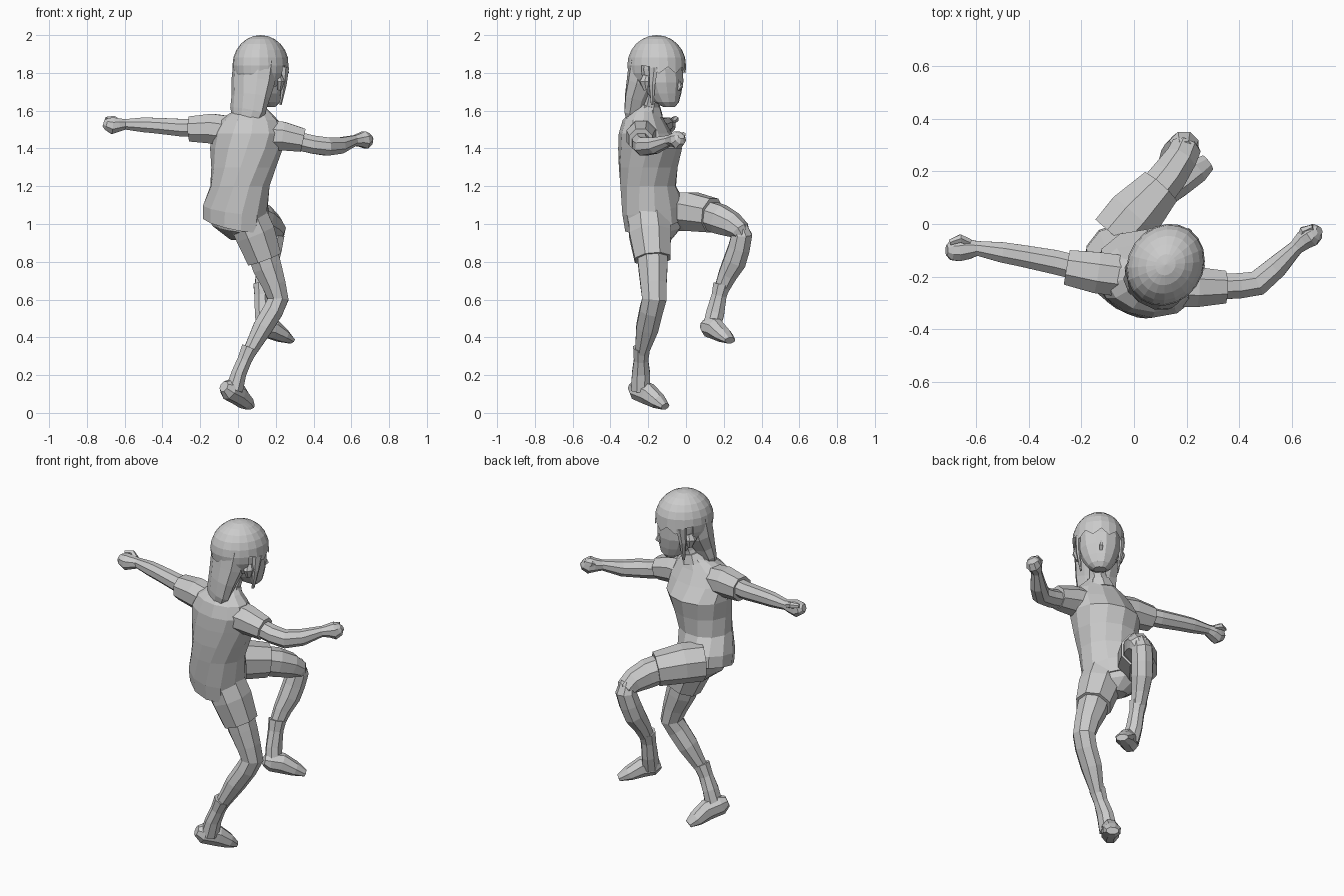
import bpy, bmesh
from math import sin, cos, pi, radians
from mathutils import Vector, Matrix

Z, Y = Vector((0, 0, 1)), Vector((0, 1, 0))
F = Vector((0.57, 0.82, 0)).normalized()      # gaze direction
R = F.cross(Z)                                # head's right side


def skin(name, rings):
    """Join rings of points into a closed flat-shaded skin."""
    bm = bmesh.new()
    rows = [[bm.verts.new(p) for p in r] for r in rings]
    n = len(rows[0])
    for a, b in zip(rows, rows[1:]):
        for i in range(n):
            j = (i + 1) % n
            bm.faces.new((a[i], a[j], b[j], b[i]))
    bm.faces.new(rows[0][::-1])
    bm.faces.new(rows[-1])
    bmesh.ops.recalc_face_normals(bm, faces=bm.faces)
    return finish(name, bm)


def finish(name, bm):
    me = bpy.data.meshes.new(name)
    bm.to_mesh(me)
    bm.free()
    ob = bpy.data.objects.new(name, me)
    bpy.context.collection.objects.link(ob)
    return ob


def ring(c, a, b, n):
    return [c + a * cos(2 * pi * (i + .5) / n) + b * sin(2 * pi * (i + .5) / n) for i in range(n)]


def tube(name, pts, up=Z, n=8):
    """Limb through (x, y, z, side radius[, up radius])."""
    cs = [Vector(p[:3]) for p in pts]
    rings = []
    for i, p in enumerate(pts):
        t = (cs[min(i + 1, len(cs) - 1)] - cs[max(i - 1, 0)]).normalized()
        b = (up - t * up.dot(t)).normalized()
        rings.append(ring(cs[i], t.cross(b) * p[3], b * p[-1], n))
    return skin(name, rings)


def stack(name, secs, n=12):
    """Level sections (x, y, z, depth, width, facing degrees, x slope, y slope)."""
    rings = []
    for x, y, z, d, w, az, sx, sy in secs:
        f = Vector((cos(radians(az)), sin(radians(az)), 0))
        r = ring(Vector((x, y, z)), f * d, f.cross(Z) * w, n)
        for p in r:
            p.z += sx * (p.x - x) + sy * (p.y - y)
        rings.append(r)
    return skin(name, rings)


# Twisting shirt body
stack("shirt", [
    (-.02, -.16, 1.0, .15, .18, 52, -.17, .2),
    (-.015, -.17, 1.08, .155, .185, 52, -.1, .15),
    (.01, -.2, 1.2, .145, .165, 60, 0, 0),
    (.03, -.2, 1.3, .155, .175, 67, 0, 0),
    (.045, -.19, 1.4, .167, .195, 73, 0, 0),
    (.05, -.215, 1.48, .138, .195, 78, 0, 0),
    (.055, -.225, 1.55, .108, .16, 80, 0, 0),
    (.07, -.215, 1.595, .075, .1, 75, 0, 0),
    (.08, -.2, 1.625, .055, .06, 70, 0, 0)])

# Sleeves
tube("left_sleeve", [(-.03, -.2, 1.49, .085), (-.14, -.185, 1.505, .085), (-.255, -.165, 1.503, .072)])
tube("right_sleeve", [(.13, -.23, 1.47, .09), (.24, -.24, 1.465, .082), (.345, -.24, 1.443, .067)])

# Bare arms
tube("left_arm", [(-.18, -.175, 1.51, .05), (-.3, -.145, 1.51, .05), (-.42, -.122, 1.52, .045),
                  (-.5, -.108, 1.525, .042), (-.61, -.09, 1.528, .028)])
tube("right_arm", [(.27, -.24, 1.45, .052), (.4, -.235, 1.42, .052), (.47, -.225, 1.41, .052),
                   (.54, -.165, 1.415, .046), (.625, -.08, 1.445, .028)])

# Fists and thumbs
tube("left_fist", [(-.59, -.092, 1.528, .028), (-.63, -.095, 1.525, .042, .038),
                   (-.665, -.1, 1.52, .045, .048), (-.695, -.1, 1.53, .04, .035), (-.712, -.1, 1.535, .02)])
tube("left_thumb", [(-.625, -.07, 1.54, .015), (-.66, -.055, 1.555, .018), (-.7, -.07, 1.555, .012)], n=6)
tube("right_fist", [(.61, -.095, 1.44, .028), (.645, -.062, 1.445, .04, .038),
                    (.672, -.045, 1.445, .044, .05), (.692, -.03, 1.455, .035, .038), (.705, -.025, 1.465, .018)])
tube("right_thumb", [(.63, -.06, 1.45, .015), (.645, -.025, 1.465, .018), (.68, -.012, 1.475, .012)], n=6)

# Shorts: pelvis and two legs
stack("shorts_seat", [
    (.03, -.15, .91, .06, .08, 52, -.1, 0),
    (.0, -.15, .97, .12, .15, 52, -.15, .1),
    (-.015, -.16, 1.07, .14, .17, 52, 0, 0)])
tube("right_shorts_leg", [(.05, -.2, 1.04, .115), (.09, -.19, .95, .115, .12), (.14, -.177, .815, .1, .102)], Y)
tube("left_shorts_leg", [(-.07, -.05, 1.065, .11), (0, .03, 1.065, .115, .11), (.1, .14, 1.045, .088, .097)])

# Standing right leg
tube("right_leg", [(.12, -.18, .88, .088), (.155, -.175, .77, .083), (.19, -.172, .68, .068, .075),
                   (.212, -.168, .6, .06, .07), (.185, -.185, .54, .058, .066),
                   (.13, -.205, .45, .056, .064), (.06, -.235, .32, .038)], Y)
tube("right_sock", [(.063, -.235, .345, .048), (.035, -.238, .28, .041), (.005, -.238, .21, .043, .052),
                    (-.02, -.24, .12, .05, .055)], Y)
tube("right_shoe", [(-.075, -.285, .14, .03), (-.05, -.26, .125, .052, .058), (0, -.2, .1, .05, .06),
                    (.035, -.145, .06, .052, .042), (.06, -.11, .033, .035, .02)])

# Raised left leg: thigh, knee and shin
tube("left_thigh", [(.05, .08, 1.06, .08), (.13, .18, 1.025, .075, .083), (.175, .245, .995, .066, .07),
                    (.195, .285, .965, .062, .055), (.2, .3, .93, .045, .035)])
tube("left_shin", [(.19, .275, 1.0, .045), (.19, .295, .94, .06), (.175, .28, .87, .062, .062),
                   (.16, .257, .8, .06, .065), (.14, .22, .73, .05, .053), (.127, .19, .66, .042)], Y)
tube("left_sock", [(.128, .19, .68, .05), (.127, .175, .62, .043), (.13, .155, .53, .044, .052),
                   (.14, .135, .45, .048, .05)], Y)
tube("left_shoe", [(.105, .095, .465, .03), (.13, .12, .455, .05, .055), (.18, .155, .445, .05, .058),
                   (.235, .2, .41, .052, .04), (.28, .233, .383, .035, .018)])

# Neck, collar and face
tube("neck", [(.075, -.2, 1.58, .058), (.1, -.185, 1.65, .048), (.12, -.165, 1.73, .05)], Y)
tube("collar", [(.075, -.205, 1.59, .088), (.087, -.195, 1.635, .062)], Y)
C = Vector((.12, -.155, 0))
face = []
for z, off, d, w in [(1.62, .08, .03, .035), (1.645, .065, .065, .065), (1.69, .05, .09, .09),
                     (1.75, .04, .108, .112), (1.82, .03, .116, .118), (1.89, .02, .11, .11)]:
    face.append(ring(C + F * off + Z * z, F * d, R * w, 12))
skin("face", face)


def head_point(f, r, z):
    return C + F * f + R * r + Z * z


tube("nose", [(*head_point(.14, 0, 1.765), .006), (*head_point(.155, 0, 1.725), .013),
              (*head_point(.138, 0, 1.712), .01)], F, 4)

# Hair cap: ellipsoid with the face opening cut and a jagged fringe
bm = bmesh.new()
bmesh.ops.create_uvsphere(bm, u_segments=20, v_segments=12, radius=1)
cut = []
for fc in bm.faces:
    m = fc.calc_center_median()
    if (m.x > .05 and m.z < -.1) or m.z < -.75:
        cut.append(fc)
bmesh.ops.delete(bm, geom=cut, context='FACES')
for i, v in enumerate(sorted((v for v in bm.verts if v.is_boundary and v.co.x > .2), key=lambda v: v.co.y)):
    v.co.z -= .22 * (i % 2) + .05
basis = Matrix((F * .162, R * .143, Z * .16)).transposed()
for v in bm.verts:
    v.co = basis @ v.co + C + Z * 1.84
bmesh.ops.recalc_face_normals(bm, faces=bm.faces)
finish("hair_cap", bm)

# Long hair falling down the back
tube("back_hair", [(*head_point(-.045, 0, 1.86), .13, .1), (*head_point(-.07, 0, 1.75), .128, .09),
                   (*head_point(-.1, .005, 1.67), .115, .07), (*head_point(-.12, 0, 1.6), .108, .055),
                   (*head_point(-.13, -.01, 1.55), .085, .045), (*head_point(-.13, -.03, 1.51), .04, .025)], F, 10)

# Ears and side locks
for side, label in ((1, "right"), (-1, "left")):
    tube(label + "_ear", [(*head_point(.01, side * .115, 1.785), .012, .02),
                          (*head_point(.005, side * .128, 1.755), .015, .03),
                          (*head_point(.01, side * .115, 1.71), .01, .015)], F, 6)
    tube(label + "_side_lock", [(*head_point(.06, side * .118, 1.83), .015, .03),
                                (*head_point(.05, side * .115, 1.74), .013, .02),
                                (*head_point(.04, side * .1, 1.63), .005, .008)], F, 6)
